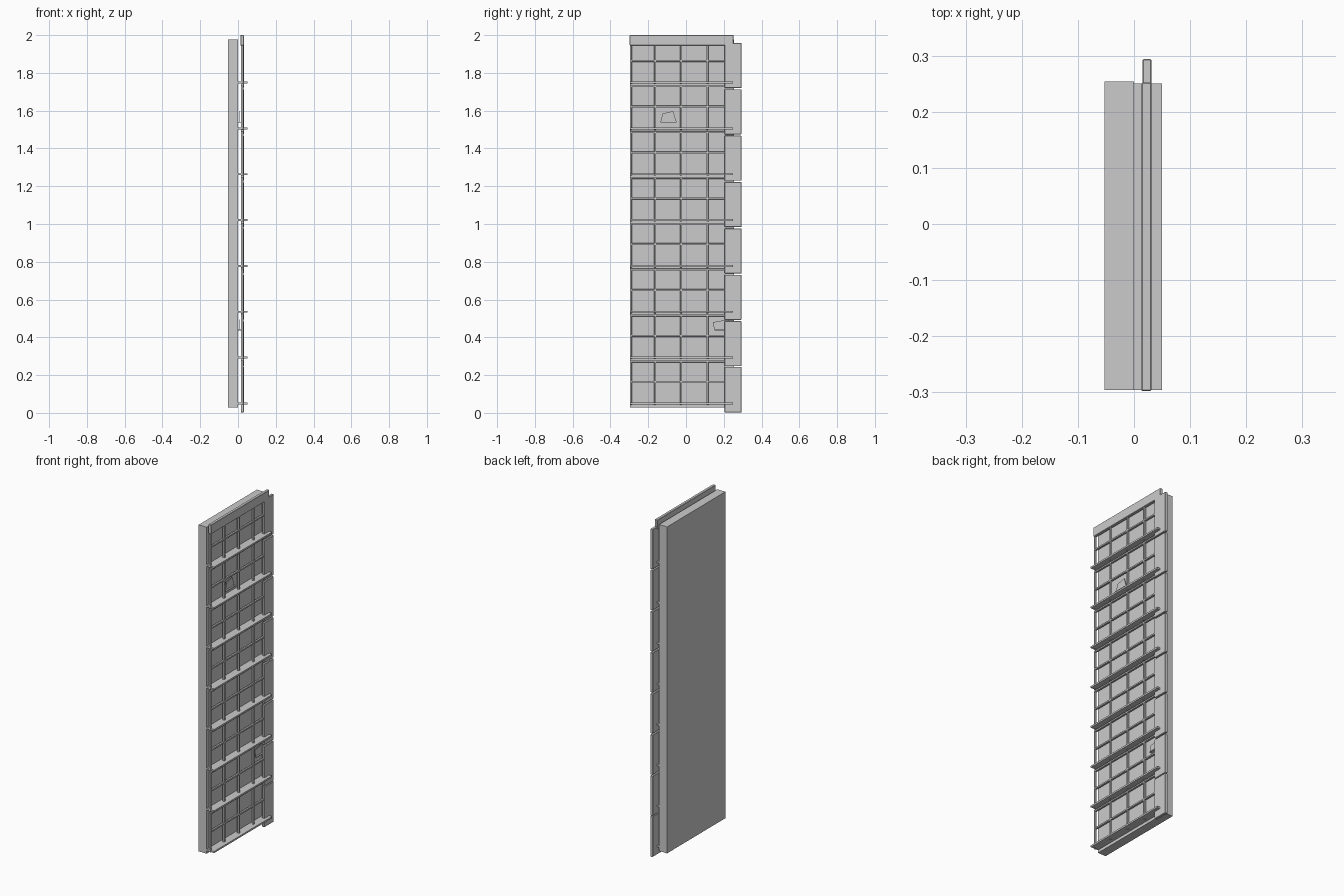
import bpy, bmesh

if "Cube" in bpy.data.objects:
    bpy.data.objects.remove(bpy.data.objects["Cube"])

def box(name, x, y, z, bevel=0.0):
    """Box from (min, max) ranges, optional small bevel."""
    bm = bmesh.new()
    bmesh.ops.create_cube(bm, size=1)
    for v in bm.verts:
        for i, r in enumerate((x, y, z)):
            v.co[i] = r[0] if v.co[i] < 0 else r[1]
    me = bpy.data.meshes.new(name)
    bm.to_mesh(me)
    bm.free()
    ob = bpy.data.objects.new(name, me)
    bpy.context.collection.objects.link(ob)
    if bevel:
        m = ob.modifiers.new("edge_bevel", 'BEVEL')
        m.width = bevel
        m.segments = 1
    return ob

def plate(name, x, outline):
    """Thin flat plate with a (y, z) outline."""
    bm = bmesh.new()
    f = bm.faces.new([bm.verts.new((x, y, z)) for y, z in outline])
    ext = bmesh.ops.extrude_face_region(bm, geom=[f])
    for v in ext["geom"]:
        if isinstance(v, bmesh.types.BMVert):
            v.co.x += 0.003
    bmesh.ops.recalc_face_normals(bm, faces=bm.faces)
    me = bpy.data.meshes.new(name)
    bm.to_mesh(me)
    bm.free()
    ob = bpy.data.objects.new(name, me)
    bpy.context.collection.objects.link(ob)

FLOORS, PITCH, Z0 = 8, 0.2427, 0.05
Y0, Y1 = -0.297, 0.207          # lattice width
BAR_X = (0.016, 0.028)
T = 0.005                       # half bar thickness

# Backing wall and top rail
box("backing_wall", (-0.053, 0.0), (-0.296, 0.254), (0.028, 1.978))
box("top_rail", (0.013, 0.031), (-0.298, 0.252), (1.945, 2.0), 0.002)

for i in range(FLOORS):
    z = Z0 + i * PITCH
    top = z + 0.223 if i < FLOORS - 1 else 1.945
    # Projecting floor ledge
    box("floor_ledge", (0.0, 0.05), (-0.296, 0.25), (z - 0.005, z + 0.005))
    # Window lattice: mid rail, head rail, mullions
    box("mid_rail", BAR_X, (Y0, Y1), (z + 0.115 - T, z + 0.115 + T), 0.001)
    if i < FLOORS - 1:
        box("head_rail", BAR_X, (Y0, Y1), (top - T, top + T), 0.001)
    for y in (Y0 + T, -0.164, -0.026, 0.113):
        box("mullion", BAR_X, (y - T, y + T), (z - 0.008, top), 0.001)
    # Side cladding panel
    lo = 0.002 + i * 0.2455
    box("side_panel", (0.015, 0.031), (0.205, 0.294),
        (lo, lo + (0.238 if i else 0.242)), 0.002)

# Loose sheets caught between wall and lattice
plate("loose_sheet", 0.008, [(-0.135, 1.54), (-0.05, 1.54), (-0.068, 1.597), (-0.124, 1.585)])
plate("loose_sheet", 0.008, [(0.15, 0.44), (0.235, 0.44), (0.225, 0.495), (0.142, 0.48)])
box("sheet_ledge", (0.0, 0.02), (-0.135, -0.05), (1.537, 1.541))
box("sheet_ledge", (0.0, 0.02), (0.15, 0.235), (0.437, 0.441))
